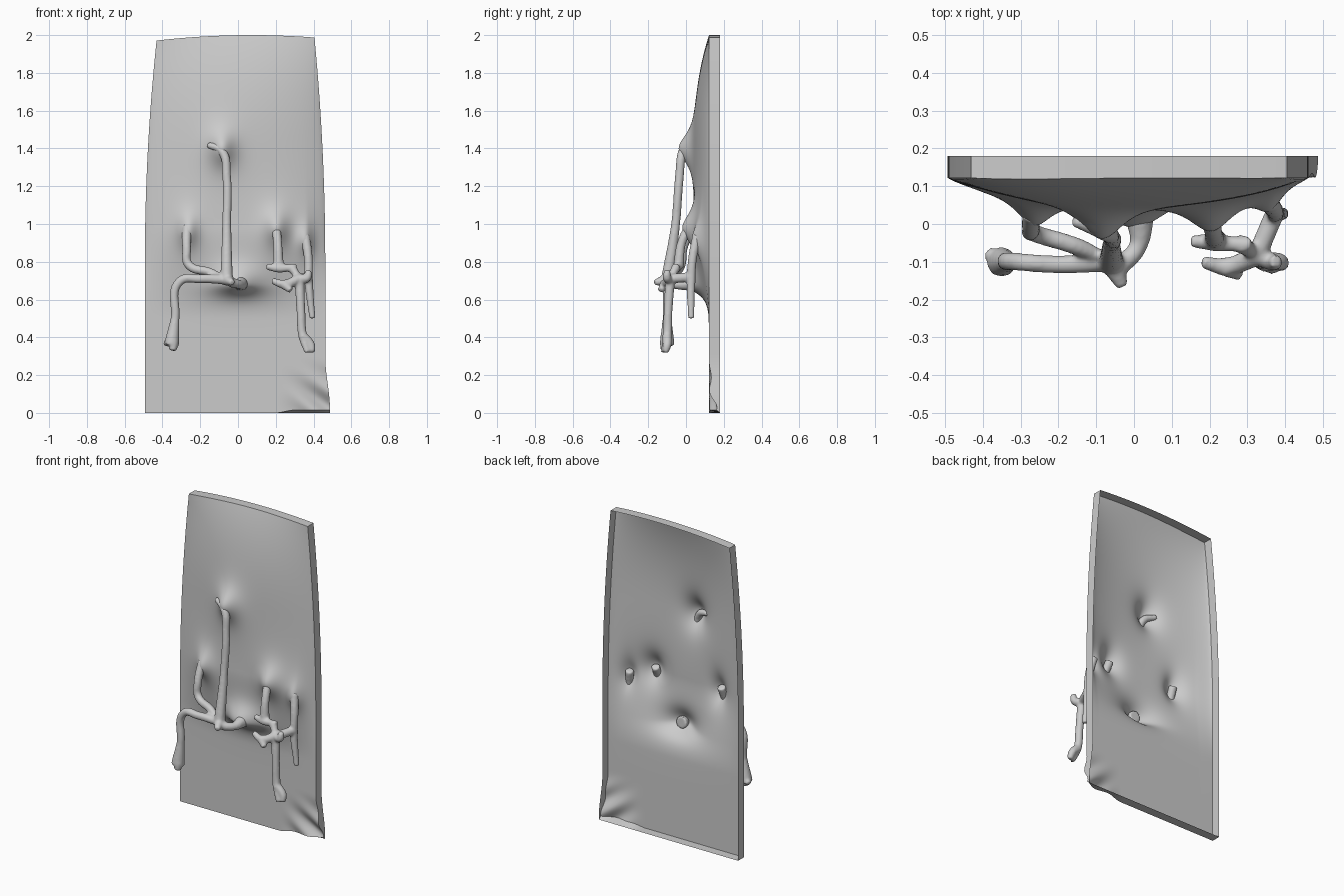
import bpy, bmesh, math

if "Cube" in bpy.data.objects:
    bpy.data.objects.remove(bpy.data.objects["Cube"])


def smooth(obj, angle):
    bpy.ops.object.select_all(action='DESELECT')
    obj.select_set(True)
    bpy.context.view_layer.objects.active = obj
    bpy.ops.object.shade_smooth_by_angle(angle=math.radians(angle))


def ramp(a, b, t):
    t = min(1, max(0, (t - a) / (b - a)))
    return t * t * (3 - 2 * t)


# Cones where drips leave the sheet: x, z, height, width, fall
CONES = [(-.085, 1.4, .085, .075, .1), (-.265, .96, .065, .06, .09),
         (.205, .98, .075, .075, .1), (.36, .91, .05, .05, .08),
         (0, .68, .105, .13, .055)]


def sheet_point(u, t):
    z = t * (2 - .02 * abs(u - .2) ** 2)
    # Sides lean in towards the top, lower right corner flares out
    lean = .065 * max(0, (z - .8) / 1.2) ** 2
    corner = ramp(.3, 0, z)
    right = .462 - .9 * lean + .025 * corner
    left = -.493 + lean
    x = left + (right - left) * (u + 1) / 2
    bulge = .077 * ramp(.5, .98, z) * (1 - max(0, (z - 1.4) / .6) ** 2.5)
    y = .122 - bulge * max(0, 1 - u * u) ** .8
    fade = min(1, (1 - abs(u)) * 5)
    for cx, cz, h, w, fall in CONES:
        r2 = ((x - cx) / w) ** 2 + ((z - cz) / (.1 if z > cz else fall)) ** 2
        y -= fade * h / (1 + .6 * r2) ** 2
    # Crumpled lower corner
    crumple = corner * ramp(.2, .48, x)
    y += crumple * (.022 + .02 * math.sin(28 * x + 35 * z))
    return x, y, z + .015 * corner * ramp(.2, .3, x) * (1 - t)


# Panel: open-backed sheet with a rim folded backwards
NX, NZ = 100, 180
bm = bmesh.new()
rows = [[bm.verts.new(sheet_point(2 * i / NX - 1, j / NZ)) for i in range(NX + 1)]
        for j in range(NZ + 1)]
for low, high in zip(rows, rows[1:]):
    for i in range(NX):
        bm.faces.new((low[i], low[i + 1], high[i + 1], high[i]))
ext = bmesh.ops.extrude_edge_only(bm, edges=[e for e in bm.edges if e.is_boundary])
for v in ext['geom']:
    if isinstance(v, bmesh.types.BMVert):
        v.co.y = .18
        if v.co.z < .02:
            v.co.z = 0
bmesh.ops.recalc_face_normals(bm, faces=bm.faces)
mesh = bpy.data.meshes.new("panel")
bm.to_mesh(mesh)
bm.free()
panel = bpy.data.objects.new("panel", mesh)
bpy.context.collection.objects.link(panel)
smooth(panel, 40)


# Drips: each strand is a tube, thicker or thinner at its ends
def new_drips(name):
    cu = bpy.data.curves.new(name, 'CURVE')
    cu.dimensions = '3D'
    cu.bevel_depth = .024
    cu.bevel_resolution = 3
    cu.resolution_u = 10
    cu.use_fill_caps = True
    ob = bpy.data.objects.new(name, cu)
    bpy.context.collection.objects.link(ob)
    return ob


def strand(ob, *pts, start=1.1, end=.7):
    sp = ob.data.splines.new('BEZIER')
    sp.bezier_points.add(len(pts) - 1)
    for bp, co in zip(sp.bezier_points, pts):
        bp.co = co
        bp.handle_left_type = bp.handle_right_type = 'AUTO'
    sp.bezier_points[0].radius = start
    sp.bezier_points[-1].radius = end


def fuse(ob):
    bpy.ops.object.select_all(action='DESELECT')
    ob.select_set(True)
    bpy.context.view_layer.objects.active = ob
    bpy.ops.object.convert(target='MESH')
    ob = bpy.context.view_layer.objects.active
    m = ob.modifiers.new("fuse", 'REMESH')
    m.mode = 'VOXEL'
    m.voxel_size = .007
    m = ob.modifiers.new("soften", 'SMOOTH')
    m.iterations = 6
    for mod in list(ob.modifiers):
        bpy.ops.object.modifier_apply(modifier=mod.name)
    smooth(ob, 80)


left = new_drips("left_drips")
joint = (-.06, -.1, .705)
# hooked root and long central strand
strand(left, (-.16, .01, 1.42), (-.085, -.018, 1.385), (-.06, -.035, 1.25),
       (-.06, -.055, 1), joint, start=.7, end=1.4)
# stub and loop back into the sheet
strand(left, joint, (-.03, -.165, .69), start=1.4)
strand(left, (-.035, -.11, .69), (.01, -.06, .68), (.015, .03, .685), end=1.7)
# bent arm with a swollen foot
strand(left, joint, (-.2, -.107, .71), (-.31, -.1, .695), (-.333, -.1, .5),
       (-.352, -.1, .36), end=1.7)
strand(left, (-.34, -.11, .38), (-.345, -.115, .33), end=.9)
strand(left, (-.35, -.1, .38), (-.388, -.075, .365))
# outer root strand
strand(left, (-.27, .03, .99), (-.272, -.015, .87), (-.262, -.025, .785),
       (-.15, -.06, .745), joint)
fuse(left)

right = new_drips("right_drips")
knot = (.325, -.083, .71)
# root strand with upper and lower cross strands
strand(right, (.2, .02, .99), (.21, -.023, .9), (.215, -.04, .77), end=1.2)
strand(right, (.15, -.045, .775), (.22, -.05, .765), (.31, -.055, .775), start=.7)
strand(right, (.18, -.1, .7), (.245, -.112, .682), knot, start=.7, end=1.2)
strand(right, (.24, -.11, .685), (.28, -.135, .648), start=1.2)
strand(right, (.28, -.05, .775), knot)
# front leg with a forked foot
strand(right, knot, (.333, -.095, .54), (.342, -.1, .41), (.368, -.118, .32))
strand(right, (.34, -.1, .41), (.385, -.1, .36), (.392, -.11, .32))
# rear leg and its links forward
strand(right, (.355, .06, .94), (.372, .035, .82), (.374, .027, .7), (.394, .027, .5))
strand(right, (.373, .03, .72), knot, end=1.1)
strand(right, knot, (.365, -.1, .715), (.375, -.1, .755))
fuse(right)
